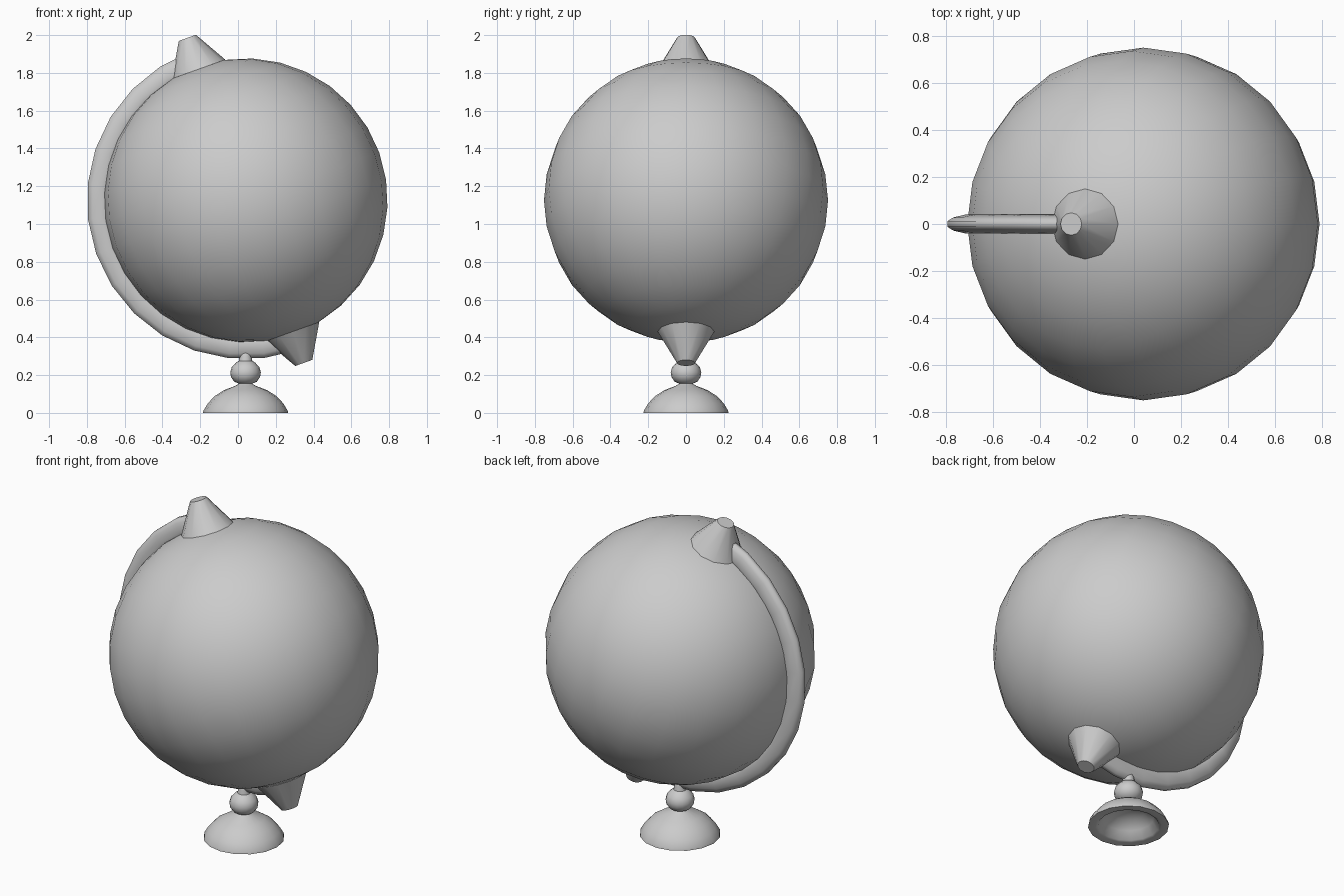
import bpy, bmesh
from math import sin, cos, pi, radians
from mathutils import Vector

if "Cube" in bpy.data.objects:
    bpy.data.objects.remove(bpy.data.objects["Cube"])

CENTRE = Vector((0.04, 0, 1.125))
TILT = radians(-19.7)


def finish(bm, name, angle=40):
    bmesh.ops.remove_doubles(bm, verts=bm.verts, dist=1e-5)
    bmesh.ops.recalc_face_normals(bm, faces=bm.faces)
    mesh = bpy.data.meshes.new(name)
    bm.to_mesh(mesh)
    bm.free()
    ob = bpy.data.objects.new(name, mesh)
    bpy.context.collection.objects.link(ob)
    bpy.ops.object.select_all(action='DESELECT')
    ob.select_set(True)
    bpy.context.view_layer.objects.active = ob
    bpy.ops.object.shade_smooth_by_angle(angle=radians(angle))
    return ob


def lathe(name, profile, sides, angle=40):
    bm = bmesh.new()
    vs = [bm.verts.new((r, 0, z)) for r, z in profile]
    es = [bm.edges.new(p) for p in zip(vs, vs[1:])]
    bmesh.ops.spin(bm, geom=vs + es, cent=(0, 0, 0), axis=(0, 0, 1),
                   angle=2 * pi, steps=sides)
    return finish(bm, name, angle)


# Globe, tilted about y
bm = bmesh.new()
bmesh.ops.create_uvsphere(bm, u_segments=24, v_segments=16, radius=0.752)
globe = finish(bm, "globe")
globe.location = CENTRE
globe.rotation_euler.y = TILT

# Pole caps at both ends of the tilted axis
for name, turn in (("top_cap", 0), ("bottom_cap", pi)):
    cap = lathe(name, [(0, 0.735), (0.15, 0.738), (0.048, 0.914), (0, 0.914)], 12)
    cap.location = CENTRE
    cap.rotation_euler.y = TILT + turn

# Half-ring arm: (radius, y) section swept from cap to cap
half = [(0.84, 0.012), (0.815, 0.028), (0.765, 0.04), (0.74, 0.03)]
section = half + [(r, -y) for r, y in reversed(half)]
bm = bmesh.new()
rings = []
STEPS = 14
for i in range(STEPS + 1):
    a = pi / 2 - TILT + pi * i / STEPS
    rings.append([bm.verts.new((r * cos(a), y, r * sin(a))) for r, y in section])
n = len(section)
for a, b in zip(rings, rings[1:]):
    for k in range(n):
        bm.faces.new((a[k], a[(k + 1) % n], b[(k + 1) % n], b[k]))
bm.faces.new(rings[0])
bm.faces.new(rings[-1])
arm = finish(bm, "arm", 60)
arm.location = CENTRE

# Turned foot: hollow dome, knob and spike
foot = lathe("foot", [
    (0, 0.11), (0.09, 0.09), (0.14, 0.05), (0.17, 0.005), (0.185, 0),
    (0.225, 0), (0.223, 0.012), (0.2, 0.05), (0.165, 0.088), (0.115, 0.12),
    (0.055, 0.143), (0.035, 0.155), (0.06, 0.165), (0.077, 0.19),
    (0.081, 0.215), (0.073, 0.243), (0.05, 0.267), (0.036, 0.275),
    (0.032, 0.30), (0.026, 0.335), (0, 0.355)], 16, 50)
foot.location.x = CENTRE.x
